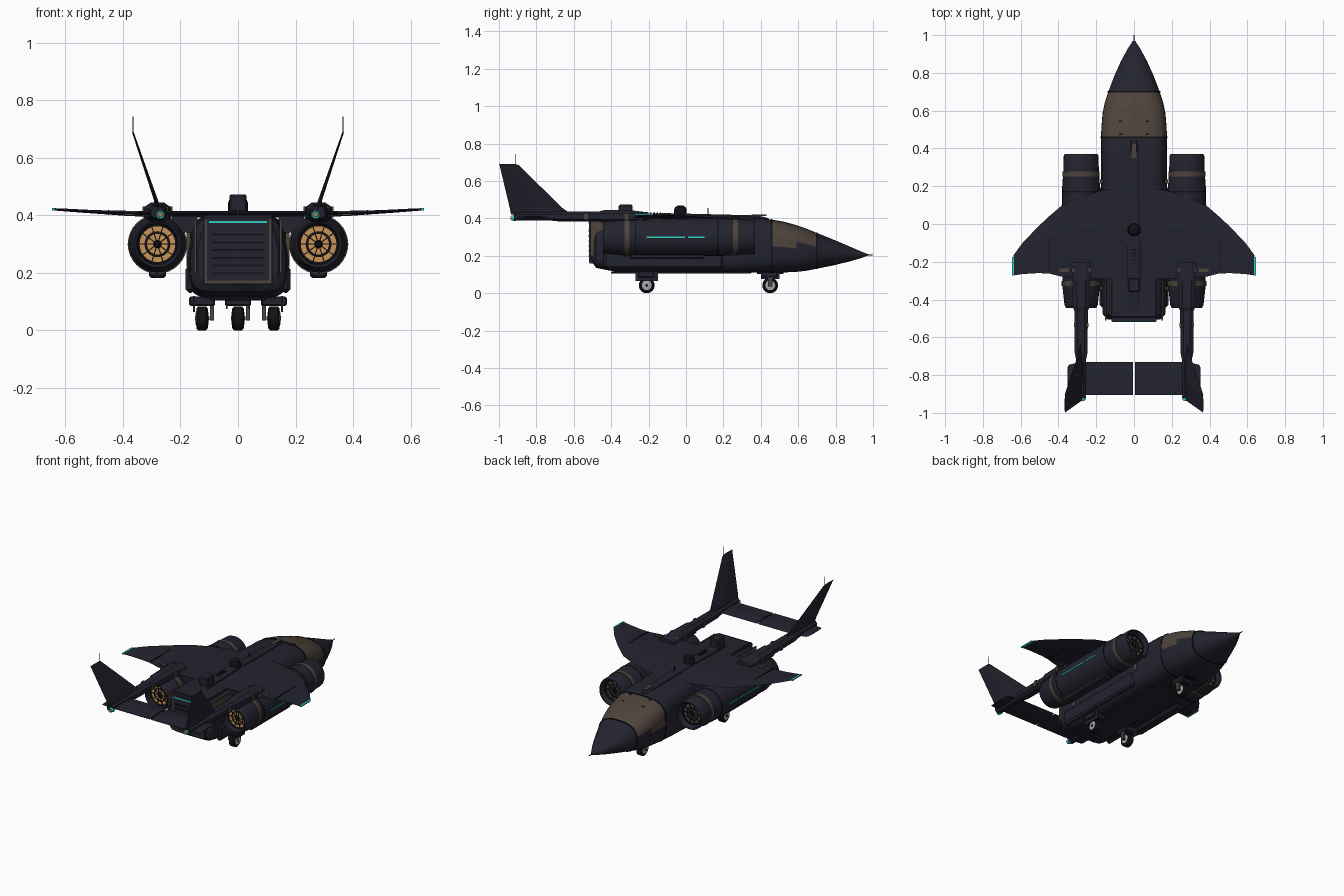
import bpy, bmesh, math
from mathutils import Vector, Matrix

cube = bpy.data.objects.get("Cube")
if cube:
    bpy.data.objects.remove(cube)

def material(name, rgb):
    m = bpy.data.materials.new(name)
    m.use_nodes = True
    m.diffuse_color = (*rgb, 1)
    b = m.node_tree.nodes["Principled BSDF"]
    b.inputs["Base Color"].default_value = (*rgb, 1)
    b.inputs["Roughness"].default_value = 0.7
    return m

NAVY = material("dark navy", (.017, .017, .029))
BLACK = material("near black", (.006, .006, .008))
BROWN = material("dull brown", (.075, .056, .044))
GOLD = material("burnt gold", (.6, .3, .09))
CYAN = material("cyan glow", (.03, .62, .56))
GREY = material("hub grey", (.4, .4, .42))

def finish(name, bm, mats, smooth=False, rule=None):
    bmesh.ops.recalc_face_normals(bm, faces=bm.faces)
    if rule:
        for f in bm.faces:
            f.material_index = rule(f.calc_center_median())
    me = bpy.data.meshes.new(name)
    bm.to_mesh(me)
    bm.free()
    ob = bpy.data.objects.new(name, me)
    bpy.context.collection.objects.link(ob)
    for m in mats:
        me.materials.append(m)
    if smooth:
        bpy.ops.object.select_all(action='DESELECT')
        ob.select_set(True)
        bpy.context.view_layer.objects.active = ob
        bpy.ops.object.shade_smooth_by_angle(angle=math.radians(35))
    return ob

def loft(name, rings, mats, smooth=False, rule=None, caps=True):
    bm = bmesh.new()
    rows = [[bm.verts.new(p) for p in r] for r in rings]
    n = len(rows[0])
    for a, b in zip(rows, rows[1:]):
        for i in range(n):
            j = (i + 1) % n
            bm.faces.new((a[i], a[j], b[j], b[i]))
    if caps:
        bm.faces.new(rows[0])
        bm.faces.new(rows[-1])
    return finish(name, bm, mats, smooth, rule)

def box(name, lo, hi, mat, bevel=0):
    bm = bmesh.new()
    bmesh.ops.create_cube(bm, size=1)
    size = [b - a for a, b in zip(lo, hi)]
    bmesh.ops.scale(bm, vec=size, verts=bm.verts)
    bmesh.ops.translate(bm, vec=(Vector(lo) + Vector(hi)) / 2, verts=bm.verts)
    if bevel:
        bmesh.ops.bevel(bm, geom=bm.edges[:], offset=bevel, segments=1, affect='EDGES')
    return finish(name, bm, [mat])

def turned(name, centre, profile, mats, axis='y', n=32, rule=None, caps=True):
    """Turn (position, radius) pairs around an axis."""
    rings = []
    for t, r in profile:
        ring = []
        for i in range(n):
            a = math.tau * i / n
            u, v = r * math.cos(a), r * math.sin(a)
            p = {'x': (t, u, v), 'y': (u, t, v), 'z': (u, v, t)}[axis]
            ring.append(Vector(centre) + Vector(p))
        rings.append(ring)
    return loft(name, rings, mats, True, rule, caps)

def mir(s, lo, hi):
    xs = sorted((s * lo[0], s * hi[0]))
    return (xs[0], *lo[1:]), (xs[1], *hi[1:])

# Fuselage: rounded sections of (y, half width, bottom, top, squareness, taper)
sections = [(-.505, .14, .17, .38, 6, .15), (-.48, .165, .135, .395, 6, .15),
            (-.36, .175, .112, .4, 5, .13), (.2, .175, .11, .405, 5, .1),
            (.4, .176, .11, .402, 4, .05), (.46, .175, .11, .393, 3.5, 0),
            (.52, .172, .111, .383, 3.2, 0), (.59, .166, .114, .364, 3, 0),
            (.65, .153, .121, .343, 2.7, 0), (.7, .136, .131, .322, 2.5, 0),
            (.78, .106, .147, .29, 2.2, 0), (.86, .07, .166, .256, 2, 0),
            (.93, .032, .186, .226, 2, 0), (.97, .006, .2, .21, 2, 0)]
def section(y, w, lo, hi, e, taper, n=40):
    ring = []
    for i in range(n):
        c, s = math.cos(math.tau * i / n), math.sin(math.tau * i / n)
        x = math.copysign(abs(c) ** (2 / e), c)
        z = math.copysign(abs(s) ** (2 / e), s)
        ring.append((x * w * (1 - taper * max(0, z)), y, (lo + hi) / 2 + z * (hi - lo) / 2))
    return ring
loft("fuselage", [section(*s) for s in sections], [NAVY, BROWN], True,
     lambda c: int(.46 < c.y < .7 and c.z > .255))
turned("nose_probe", (0, 0, .205), [(.96, .004), (1, .002)], [BLACK], n=8)
for y, k in ((.455, 5), (.695, 9)):
    w, lo, hi, e = sections[k][1:5]
    loft("canopy_band", [section(y + d, w + .003, lo - .002, hi + .003, e, 0) for d in (0, .008)],
         [BLACK], True)

# Spine, dome and top fittings
loft("spine", [[(-w, y, .39), (-w, y, z - .008), (-w * .6, y, z), (w * .6, y, z), (w, y, z - .008), (w, y, .39)]
               for y, w, z in ((.44, .016, .402), (.38, .024, .416), (-.1, .035, .428),
                               (-.28, .035, .425), (-.49, .03, .402))], [NAVY])
box("spine_hatch", (-.012, .35, .412), (.012, .43, .421), BROWN)
turned("sensor_dome", (0, -.03, .42), [(0, .034), (.025, .034), (.04, .028), (.05, .012)], [BLACK], 'z', 20)
box("rear_antenna_box", (-.03, -.36, .4), (.03, -.285, .473), NAVY, .006)
box("mast", (-.002, .115, .41), (.002, .12, .455), BLACK)
for i in range(5):
    box("spine_vent", (-.01, -.21 + i * .017, .427), (.01, -.201 + i * .017, .431), BLACK)
box("rear_deck", (-.12, -.495, .385), (.12, -.2, .405), NAVY, .004)

# Rear ramp with frame, slats and light
box("ramp", (-.12, -.515, .16), (.12, -.48, .395), NAVY)
for s in (1, -1):
    box("ramp_frame_side", *mir(s, (.107, -.519, .165), (.115, -.5, .385)), BROWN)
box("ramp_frame_bottom", (-.115, -.519, .165), (.115, -.5, .173), BROWN)
box("ramp_light", (-.1, -.52, .373), (.1, -.49, .381), CYAN)
for i in range(6):
    box("ramp_slat", (-.09, -.52, .195 + i * .027), (.09, -.5, .202 + i * .027), BLACK)

# Belly panels
box("belly_panel", (-.1, -.4, .105), (.1, .35, .116), NAVY, .004)
box("nose_gear_bay", (-.035, .38, .104), (.035, .52, .116), BLACK)

def wing_ring(x, le, te, z, t):
    mid = le + (te - le) * .4
    return [(x, le, z), (x, mid, z + t), (x, te, z + t * .2), (x, te, z - t * .2), (x, mid, z - t)]

for s, side in ((1, "left_"), (-1, "right_")):
    X = s * .28
    # Main wing with glowing tip
    loft(side + "wing", [wing_ring(s * x, le, -te, z, t) for x, le, te, z, t in
         ((.0, .2, .29, .403, .012), (.18, .175, .29, .404, .012), (.28, .145, .288, .405, .011),
          (.386, .095, .278, .407, .009), (.45, .04, .262, .41, .007), (.51, -.016, .26, .413, .006),
          (.59, -.1, .265, .418, .005), (.638, -.165, .272, .421, .004))], [NAVY])
    box(side + "wing_tip_light", *mir(s, (.636, -.272, .417), (.646, -.175, .425)), CYAN)
    box(side + "wing_patch", *mir(s, (.345, -.255, .4), (.395, -.235, .416)), BROWN)
    box(side + "flap_line", *mir(s, (.449, -.255, .402), (.452, -.06, .419)), BLACK)

    # Engine nacelle, open at both ends
    turned(side + "nacelle", (X, 0, .3),
           [(.34, .07), (.366, .08), (.37, .087), (.36, .092), (.28, .094), (.2, .1), (-.26, .1),
            (-.34, .098), (-.43, .088), (-.445, .08), (-.44, .072), (-.39, .066)], [NAVY],
           caps=False)
    for y, r in ((.265, .0985), (-.315, .103)):
        turned(side + "nacelle_band", (X, 0, .3), [(y - .013, r - .02), (y - .013, r), (y + .013, r), (y + .013, r - .02)],
               [BROWN], caps=False)
    for y in (.17, -.27):
        turned(side + "nacelle_seam", (X, 0, .3), [(y - .004, .09), (y - .004, .102), (y + .004, .102), (y + .004, .09)],
               [BLACK], caps=False)
    for name, y, d, m in (("intake_fan", .33, 1, BROWN), ("exhaust_disc", -.4, -1, GOLD)):
        turned(side + name, (X, y, .3), [(-.004, .075), (.004, .075)], [m])
        turned(side + name + "_hub", (X, y, .3), [(0, .016), (d * .02, .008)], [BLACK], n=16)
        for r in (.036, .062):
            turned(side + name + "_ring", (X, y, .3),
                   [(0, r), (d * .008, r), (d * .008, r + (.003 if r < .05 else .013)), (0, r + .015)], [BLACK], caps=False)
        for i in range(10):
            bm = bmesh.new()
            bmesh.ops.create_cube(bm, size=1)
            bmesh.ops.scale(bm, vec=(.055, .008, .004), verts=bm.verts)
            bmesh.ops.translate(bm, vec=(.036, 0, 0), verts=bm.verts)
            bmesh.ops.rotate(bm, matrix=Matrix.Rotation(math.tau * i / 10, 3, 'Y'), verts=bm.verts)
            bmesh.ops.translate(bm, vec=(X, y + d * .005, .3), verts=bm.verts)
            finish(side + name + "_blade", bm, [BLACK])
    for a, b in ((-.21, -.005), (.012, .1)):
        box(side + "engine_light", *mir(s, (.377, a, .296), (.384, b, .303)), CYAN)
    box(side + "engine_keel", *mir(s, (.25, -.3, .183), (.31, .1, .215)), NAVY, .008)
    box(side + "pylon", *mir(s, (.14, -.27, .34), (.23, .14, .398)), NAVY)
    box(side + "body_rail", *mir(s, (.145, -.51, .2), (.153, -.3, .385)), BROWN)
    box(side + "side_sponson", *mir(s, (.15, -.44, .13), (.182, .2, .225)), NAVY, .012)
    for y in (.215, -.35):
        box(side + "body_band", *mir(s, (.165, y, .22), (.179, y + .02, .34)), BROWN)
    for dy in (.49, .56):
        box(side + "canopy_latch", *mir(s, (.06, dy - .02, .37), (.08, dy - .012, .392 - (dy - .49) * .25)), BLACK)

    # Tail boom
    loft(side + "tail_boom", [[(X + u * w, y, .41 + v * h) for u, v in
         ((-1, -.5), (-.5, -1), (.5, -1), (1, -.5), (1, .5), (.5, 1), (-.5, 1), (-1, .5))]
         for y, w, h in ((-.2, .05, .022), (-.3, .048, .034), (-.44, .044, .034), (-.46, .036, .028),
                         (-.68, .034, .026), (-.72, .026, .022), (-.92, .022, .02))], [NAVY])
    for y in (-.245, -.32, -.535):
        w = .052 if y > -.4 else .038
        box(side + "boom_band", *mir(s, (.28 - w, y - .01, .392), (.28 + w, y + .01, .43)), BROWN)
    turned(side + "tail_light", (s * .27, -.92, .402), [(-.012, .013), (.012, .017)], [CYAN], n=12)
    turned(side + "tail_light_core", (s * .27, -.933, .402), [(-.004, .007), (.004, .009)], [GOLD], n=12)

    # Tailplane half with outer stub
    loft(side + "tailplane", [wing_ring(s * x, le, te, .407, t) for x, le, te, t in
         ((.004, -.73, -.905, .008), (.28, -.73, -.905, .008), (.345, -.745, -.9, .005),
          (.352, -.76, -.895, .003))], [NAVY])

    # Canted fin and its antenna
    loft(side + "tail_fin", [[(s * x, le, z), (s * (x + t), (le + te) / 2, z), (s * x, te, z),
         (s * (x - t), (le + te) / 2, z)] for x, le, te, z, t in
         ((.277, -.61, -.935, .42, .009), (.286, -.66, -.942, .455, .007), (.364, -.895, -.997, .685, .003),
          (.366, -.91, -1, .69, .002))], [NAVY])
    turned(side + "fin_antenna", (s * .365, -.91, 0), [(.68, .002), (.743, .0015)], [BLACK], 'z', 8)

def wheel(side, x, y):
    # Tyre, hub and leg
    turned(side + "tyre", (x, y, .042), [(-.02, .024), (-.02, .034), (-.014, .042), (.014, .042), (.02, .034), (.02, .024)],
           [BLACK], 'x', 28)
    turned(side + "wheel_hub", (x, y, .042), [(-.022, .02), (-.021, .026), (.021, .026), (.022, .02)], [GREY], 'x', 20)
    turned(side + "hub_cap", (x, y, .042), [(-.025, .008), (.025, .008)], [BLACK], 'x', 12)
    k = -1 if x > 0 else 1
    box(side + "gear_leg", (x + k * .034 - .007, y - .012, .035), (x + k * .034 + .007, y + .012, .125), BROWN)
    box(side + "gear_axle", (min(x, x + k * .034), y - .006, .036), (max(x, x + k * .034), y + .006, .048), GREY)
    box(side + "gear_mount", (x - .045, y - .045, .085), (x + .045, y + .04, .118), NAVY, .005)

wheel("nose_", 0, .45)
for s, side in ((1, "left_"), (-1, "right_")):
    wheel(side, s * .125, -.21)
    box(side + "gear_door", *mir(s, (.15, -.27, .065), (.156, -.15, .12)), NAVY)
    box(side + "nose_gear_door", *mir(s, (.036, .4, .075), (.041, .5, .115)), NAVY)
